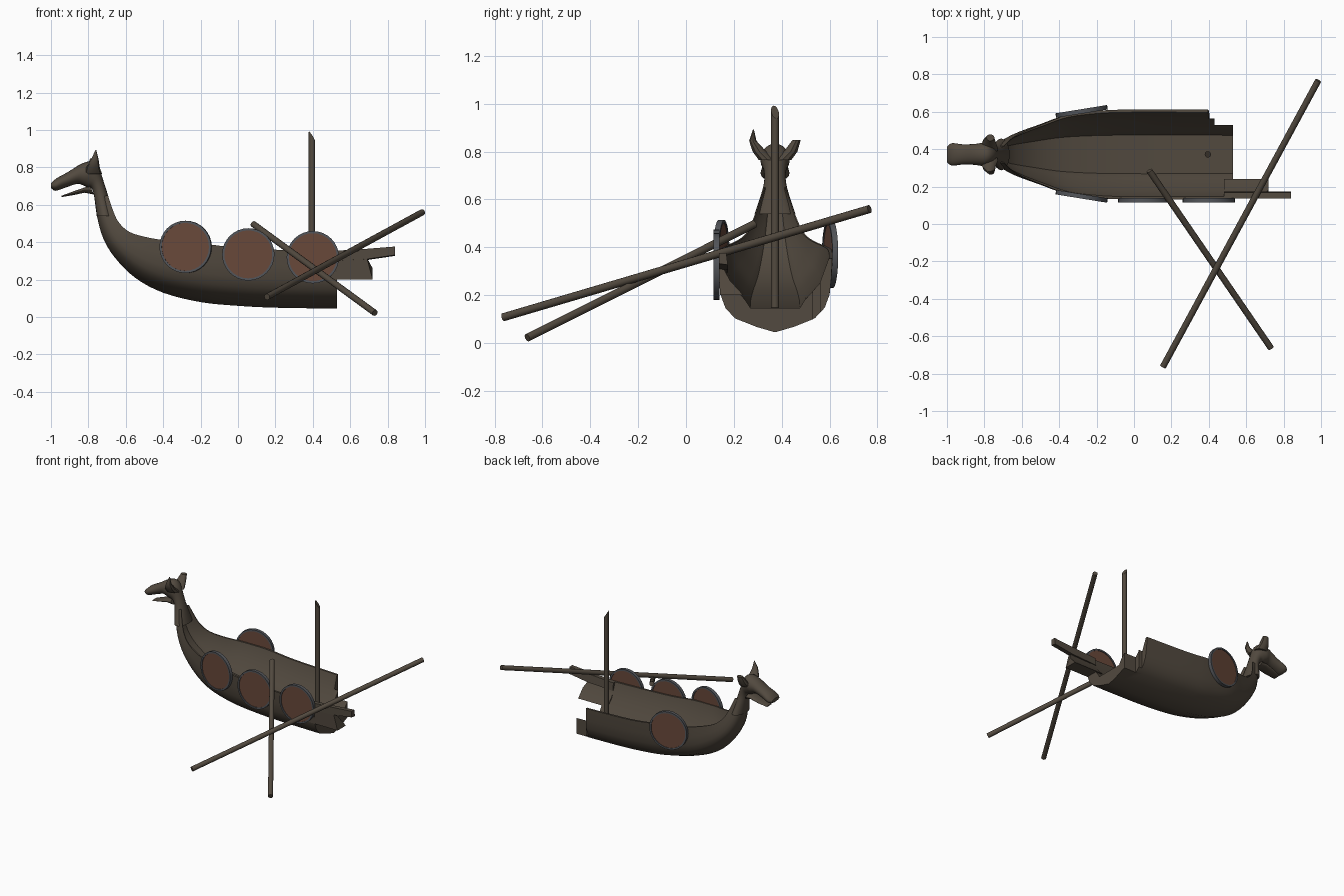
import bpy, bmesh, math
from mathutils import Vector

if "Cube" in bpy.data.objects:
    bpy.data.objects.remove(bpy.data.objects["Cube"])

YC = 0.372  # centre line of the ship


def material(name, rgb):
    m = bpy.data.materials.new(name)
    m.diffuse_color = (*rgb, 1)
    m.use_nodes = True
    m.node_tree.nodes["Principled BSDF"].inputs["Base Color"].default_value = m.diffuse_color
    return m


WOOD = material("dark_wood", (0.085, 0.068, 0.050))
BROWN = material("shield_brown", (0.14, 0.065, 0.042))
IRON = material("iron_rim", (0.085, 0.09, 0.10))


def smooth(ob, angle=35):
    bpy.ops.object.select_all(action='DESELECT')
    ob.select_set(True)
    bpy.context.view_layer.objects.active = ob
    bpy.ops.object.shade_smooth_by_angle(angle=math.radians(angle))


def finish(name, bm, mat, angle=35):
    bmesh.ops.recalc_face_normals(bm, faces=bm.faces)
    me = bpy.data.meshes.new(name)
    bm.to_mesh(me)
    bm.free()
    ob = bpy.data.objects.new(name, me)
    bpy.context.collection.objects.link(ob)
    if mat:
        me.materials.append(mat)
        smooth(ob, angle)
    return ob


def loft(name, rings, mat=WOOD, angle=35):
    bm = bmesh.new()
    rows = [[bm.verts.new(p) for p in r] for r in rings]
    n = len(rows[0])
    for a, b in zip(rows, rows[1:]):
        for i in range(n):
            j = (i + 1) % n
            bm.faces.new((a[i], a[j], b[j], b[i]))
    bm.faces.new(rows[0])
    bm.faces.new(rows[-1])
    return finish(name, bm, mat, angle)


def resample(rows, k):
    """Catmull-Rom refinement of a table of stations."""
    out = []
    for i in range(len(rows) - 1):
        q = [rows[max(i - 1, 0)], rows[i], rows[i + 1], rows[min(i + 2, len(rows) - 1)]]
        for s in range(k):
            t = s / k
            out.append([0.5 * (2 * b + (c - a) * t + (2 * a - 5 * b + 4 * c - d) * t * t
                               + (3 * b - a - 3 * c + d) * t ** 3) for a, b, c, d in zip(*q)])
    return out + [rows[-1]]


def ellipse_ring(xa, za, xb, zb, w, n=20):
    a, b = Vector((xa, YC, za)), Vector((xb, YC, zb))
    return [(a + b) / 2 + (b - a) / 2 * math.cos(2 * math.pi * i / n)
            + Vector((0, w * math.sin(2 * math.pi * i / n), 0)) for i in range(n)]


# Hull: stations of keel x z, gunwale x z, half width
stations = [(.53, .045, .53, .35, .238), (.2, .05, .2, .36, .24), (0, .06, 0, .37, .24),
            (-.2, .08, -.17, .39, .235), (-.4, .13, -.35, .405, .212), (-.55, .21, -.48, .425, .165),
            (-.66, .32, -.58, .455, .125), (-.72, .42, -.64, .51, .095), (-.752, .53, -.672, .58, .07),
            (-.768, .64, -.695, .65, .045)]
half = [(0, 0), (.33, .075), (.7, .19), (.87, .33), (.95, .5), (.985, .72), (1, 1),
        (.94, 1), (.78, .66), (.53, .45), (.43, .33), (0, .33)]
section = half + [(-a, t) for a, t in half[-2:0:-1]]
hull = loft("hull", [[(kx + t * (gx - kx), YC + a * w, kz + t * (gz - kz)) for a, t in section]
                     for kx, kz, gx, gz, w in resample(stations, 4)])

# Broken stern corner: cut the far wall short in steps
for x, y, tilt in ((.43, .53, 0), (.40, .563, .12)):
    bm = bmesh.new()
    bmesh.ops.create_cube(bm, size=1)
    for v in bm.verts:
        v.co = (x + v.co.x + .5 - tilt * (v.co.z) * .3, y + v.co.y + .5, .25 + v.co.z)
    cutter = finish("cutter", bm, None)
    cutter.hide_render = True
    mod = hull.modifiers.new("break", 'BOOLEAN')
    mod.operation, mod.object, mod.solver = 'DIFFERENCE', cutter, 'EXACT'
    bpy.context.view_layer.objects.active = hull
    bpy.ops.object.modifier_apply(modifier=mod.name)
    bpy.data.objects.remove(cutter)
smooth(hull)

# Splintered planks left on the near wall
loft("lower_plank", [[(x0, .142, .2), (x0, .24, .2), (x0, .185, .26), (x1, .155, .315), (x1, .138, .315)]
                     for x0, x1 in ((.48, .48), (.72, .69))], angle=20)
loft("upper_plank", [[(x, .137, z), (x, .175, z - .005), (x, .168, z + h), (x, .137, z + h)]
                     for x, z, h in ((.48, .30, .052), (.69, .31, .055), (.84, .332, .045))], angle=20)

# Neck and head: throat x z, nape x z, half width
neck = [(-.755, .54, -.665, .54, .085), (-.77, .65, -.695, .65, .05), (-.785, .69, -.72, .73, .045),
        (-.81, .695, -.745, .80, .054), (-.83, .705, -.785, .832, .062), (-.86, .712, -.84, .818, .056),
        (-.92, .693, -.91, .775, .054), (-.975, .675, -.97, .742, .06), (-1, .69, -1, .715, .042)]
loft("neck_and_head", [ellipse_ring(*s) for s in resample(neck, 4)])
loft("lower_jaw", [ellipse_ring(*s) for s in ((-.77, .655, -.79, .70, .042), (-.82, .665, -.82, .693, .045),
                                              (-.88, .652, -.88, .672, .042), (-.945, .641, -.945, .648, .03))])

# Ears: one keeps its pointed tip, the other is snapped off
for side, name, tips in ((-1, "pointed_ear", ((-.765, .093, .845, .016), (-.76, .09, .893, .002))),
                         (1, "broken_ear", ((-.768, .09, .848, .018),))):
    path = ((-.775, .03, .765, .04), (-.775, .065, .80, .03)) + tips
    loft(name, [[(x + 1.2 * r * math.cos(i * math.pi / 5), YC + side * y + r * math.sin(i * math.pi / 5), z)
                 for i in range(10)] for x, y, z, r in path])


# Mast and oars
def pole(name, a, b, r, n=12):
    a, b = Vector(a), Vector(b)
    q = (b - a).to_track_quat('Z', 'Y')
    return loft(name, [[c + q @ Vector((r * math.cos(2 * math.pi * i / n), r * math.sin(2 * math.pi * i / n), 0))
                        for i in range(n)] for c in (a, b)])


mast = pole("mast", (.395, YC, .13), (.395, YC, .965), .017)
for v in mast.data.vertices:  # splintered slanted top
    if v.co.z > .9:
        v.co.z += -1.5 * (v.co.x - .395) - .55 * (v.co.y - YC)
pole("oar_long", (.155, -.763, .108), (.985, .767, .56), .017)
pole("oar_short", (.082, .285, .497), (.732, -.663, .022), .017)


# Shields: wooden disc inside an iron rim
def shield(name, x, y, z, yaw):
    def place(ob):
        ob.location = (x, y, z)
        ob.rotation_euler = (math.pi / 2, 0, yaw)
    bm = bmesh.new()
    bmesh.ops.create_cone(bm, cap_ends=True, segments=32, radius1=.132, radius2=.132, depth=.014)
    place(finish(name + "_board", bm, BROWN))
    bm = bmesh.new()
    rows = [[bm.verts.new((r * math.cos(i * math.pi / 16), r * math.sin(i * math.pi / 16), h))
             for i in range(32)] for r, h in ((.128, -.012), (.14, -.012), (.14, .012), (.128, .012))]
    for a, b in zip(rows, rows[1:] + rows[:1]):
        for i in range(32):
            j = (i + 1) % 32
            bm.faces.new((a[i], a[j], b[j], b[i]))
    place(finish(name + "_rim", bm, IRON))


shield("near_shield_1", -.28, .148, .375, -.16)
shield("near_shield_2", .055, .127, .335, 0)
shield("near_shield_3", .40, .127, .32, 0)
shield("far_shield", -.28, .602, .37, .16)
